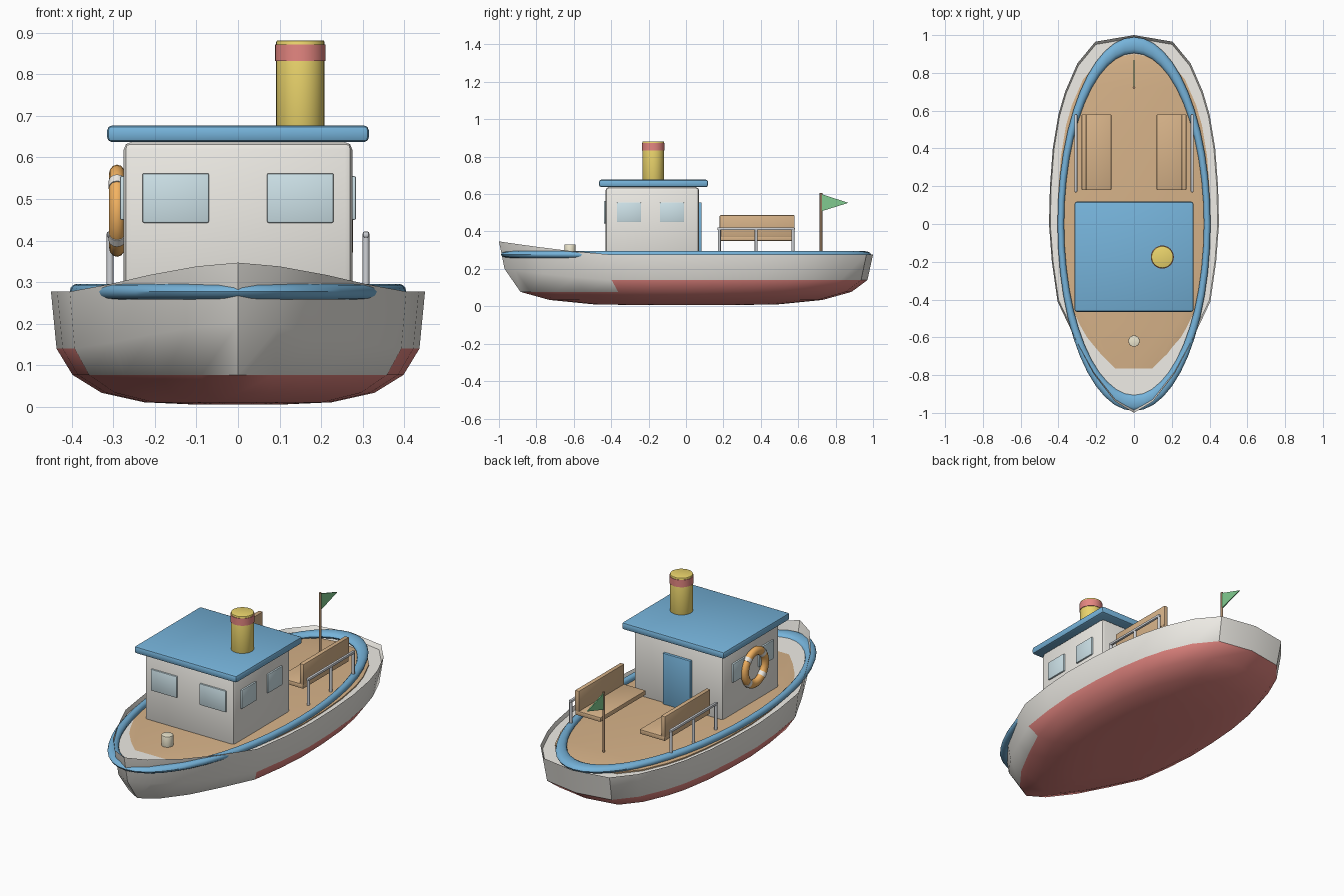
import bpy, bmesh, math
from mathutils import Matrix

if "Cube" in bpy.data.objects:
    bpy.data.objects.remove(bpy.data.objects["Cube"])

def mat(name, r, g, b):
    m = bpy.data.materials.new(name)
    m.diffuse_color = (r, g, b, 1)
    m.use_nodes = True
    m.node_tree.nodes["Principled BSDF"].inputs["Base Color"].default_value = m.diffuse_color
    return m

WHITE = mat("off_white", .86, .84, .79)
RED = mat("red", .78, .24, .22)
BLUE = mat("blue", .18, .45, .70)
WOOD = mat("wood", .68, .45, .25)
DARK = mat("dark_wood", .38, .24, .14)
GLASS = mat("glass", .62, .77, .82)
YELLOW = mat("yellow", .83, .66, .15)
ORANGE = mat("orange", .90, .45, .12)
STEEL = mat("steel", .62, .64, .67)
CREAM = mat("cream", .85, .80, .62)
GREEN = mat("green", .22, .60, .28)

def finish(name, bm, *mats, angle=40):
    bmesh.ops.recalc_face_normals(bm, faces=bm.faces)
    me = bpy.data.meshes.new(name)
    bm.to_mesh(me)
    bm.free()
    ob = bpy.data.objects.new(name, me)
    bpy.context.collection.objects.link(ob)
    for m in mats:
        me.materials.append(m)
    bpy.ops.object.select_all(action='DESELECT')
    ob.select_set(True)
    bpy.context.view_layer.objects.active = ob
    bpy.ops.object.shade_smooth_by_angle(angle=math.radians(angle))
    return ob

def box(name, x0, x1, y0, y1, z0, z1, m, bevel=0.004):
    bm = bmesh.new()
    bmesh.ops.create_cube(bm, size=1, matrix=Matrix.Translation(((x0+x1)/2, (y0+y1)/2, (z0+z1)/2))
                          @ Matrix.Diagonal((abs(x1-x0), y1-y0, z1-z0, 1)))
    bmesh.ops.bevel(bm, geom=bm.edges[:], offset=bevel, segments=2, profile=.5, affect='EDGES')
    return finish(name, bm, m)

def cyl(name, x, y, z0, z1, r, m, segs=24, bevel=0.0):
    bm = bmesh.new()
    bmesh.ops.create_cone(bm, cap_ends=True, segments=segs, radius1=r, radius2=r, depth=z1-z0,
                          matrix=Matrix.Translation((x, y, (z0+z1)/2)))
    if bevel:
        rims = [e for e in bm.edges if abs(e.verts[0].co.z - e.verts[1].co.z) < 1e-5]
        bmesh.ops.bevel(bm, geom=rims, offset=bevel, segments=2, profile=.5, affect='EDGES')
    return finish(name, bm, m)

def torus(name, R, r, matrix, m, n=48, k=12):
    bm = bmesh.new()
    rings = []
    for i in range(n):
        a = 2*math.pi*i/n
        ring = []
        for j in range(k):
            b = 2*math.pi*j/k
            d = R + r*math.cos(b)
            ring.append(bm.verts.new((d*math.cos(a), d*math.sin(a), r*math.sin(b))))
        rings.append(ring)
    for i in range(n):
        p, q = rings[i], rings[(i+1) % n]
        for j in range(k):
            bm.faces.new((p[j], q[j], q[(j+1) % k], p[(j+1) % k]))
    bm.transform(matrix)
    return finish(name, bm, m)

# Hull plan outline: half from bow to stern, then mirrored
half = [(0, -1), (.10, -.94), (.215, -.79), (.31, -.61), (.405, -.41), (.435, -.2), (.45, 0),
        (.445, .2), (.43, .4), (.40, .58), (.365, .7), (.30, .85), (.205, .965), (0, 1)]
outline = half + [(-x, y) for x, y in half[-2:0:-1]]
N = len(outline)

def loft(name, levels, mats, red_rule=None):
    """levels: (scale x, scale y, z, bow lift), lofted and closed at both ends."""
    bm = bmesh.new()
    rings = [[bm.verts.new((x*sx, y*sy, z + lift*max(0, (-y-.4)/.6)**1.3)) for x, y in outline]
             for sx, sy, z, lift in levels]
    for k in range(len(rings)-1):
        for i in range(N):
            j = (i+1) % N
            f = bm.faces.new((rings[k][i], rings[k][j], rings[k+1][j], rings[k+1][i]))
            if red_rule and red_rule(k, (outline[i][1]+outline[j][1])/2):
                f.material_index = 1
    bm.faces.new(rings[0]).material_index = 1 if red_rule else 0
    bm.faces.new(rings[-1])
    return finish(name, bm, *mats)

# Hull with red underside, bulwark raised at the bow
loft("hull", [(.25, .25, .006, 0), (.5, .5, .011, 0), (.73, .73, .034, 0), (.885, .885, .077, 0),
              (.97, .97, .14, .06), (1, 1, .277, .07), (.985, .985, .255, .03)], (WHITE, RED),
     lambda k, y: k < 3 or (k == 3 and y > -.41))
# Deck with sloping edge
loft("deck", [(.9, .9, .24, 0), (.9, .9, .262, 0), (.75, .85, .272, 0)], (WOOD,))
# Gunwale rim
torus("rim", 1, .045, Matrix.Translation((0, 0, .277)) @ Matrix.Diagonal((.3875, .947, .42, 1)), BLUE)

# Cabin, roof and door
box("cabin", -.275, .275, -.43, .07, .26, .637, WHITE, .018)
box("roof", -.315, .315, -.465, .118, .637, .677, BLUE, .012)
box("door", -.085, .085, .06, .084, .27, .555, BLUE)

# Funnel with band
cyl("funnel", .15, -.175, .66, .882, .058, YELLOW, 32, .004)
cyl("funnel_band", .15, -.175, .832, .872, .061, RED, 32)

for s, side in ((1, "right"), (-1, "left")):
    # Windows
    a, b = sorted((s*.07, s*.23))
    box("front_window_"+side, a, b, -.439, -.42, .443, .562, GLASS)
    for i, y in enumerate((-.37, -.14)):
        a, b = sorted((s*.265, s*.284))
        box(f"side_window_{side}_{i}", a, b, y, y+.13, .45, .555, GLASS)
    # Bench seat and backrest
    a, b = sorted((s*.12, s*.275))
    box("seat_"+side, a, b, .18, .58, .35, .375, WOOD)
    a, b = sorted((s*.252, s*.277))
    box("backrest_"+side, a, b, .18, .58, .37, .487, WOOD)
    # Railing
    for i, y in enumerate((.178, .375, .572)):
        cyl(f"rail_post_{side}_{i}", s*.308, y, .26, .415, .008, STEEL, 12)
    a, b = sorted((s*.300, s*.316))
    box("rail_bar_"+side, a, b, .168, .582, .407, .422, STEEL, .005)

# Lifebuoy on the left wall with four white bands
place = Matrix.Translation((-.291, -.19, .472)) @ Matrix.Rotation(math.pi/2, 4, 'Y')
torus("lifebuoy", .088, .023, place @ Matrix.Diagonal((1, 1, .85, 1)), ORANGE, 32, 12)
for i in range(4):
    bm = bmesh.new()
    turn = Matrix.Rotation(math.pi/4 + i*math.pi/2, 4, 'Z') @ Matrix.Translation((.088, 0, 0))
    bmesh.ops.create_cone(bm, cap_ends=True, segments=12, radius1=.0245, radius2=.0245, depth=.022,
                          matrix=place @ turn @ Matrix.Diagonal((1, 1, .85, 1)) @ Matrix.Rotation(math.pi/2, 4, 'X'))
    finish(f"lifebuoy_band_{i}", bm, WHITE)

# Bollard on the foredeck
cyl("bollard", 0, -.62, .26, .33, .03, CREAM, 20, .003)

# Flagpole and pennant
cyl("flagpole", 0, .722, .26, .605, .007, DARK, 12)
bm = bmesh.new()
tri = [bm.verts.new((-.003, y, z)) for y, z in ((.724, .6), (.724, .508), (.868, .553))]
face = bm.faces.new(tri)
ext = bmesh.ops.extrude_face_region(bm, geom=[face])
for v in [g for g in ext["geom"] if isinstance(g, bmesh.types.BMVert)]:
    v.co.x += .006
finish("flag", bm, GREEN)
